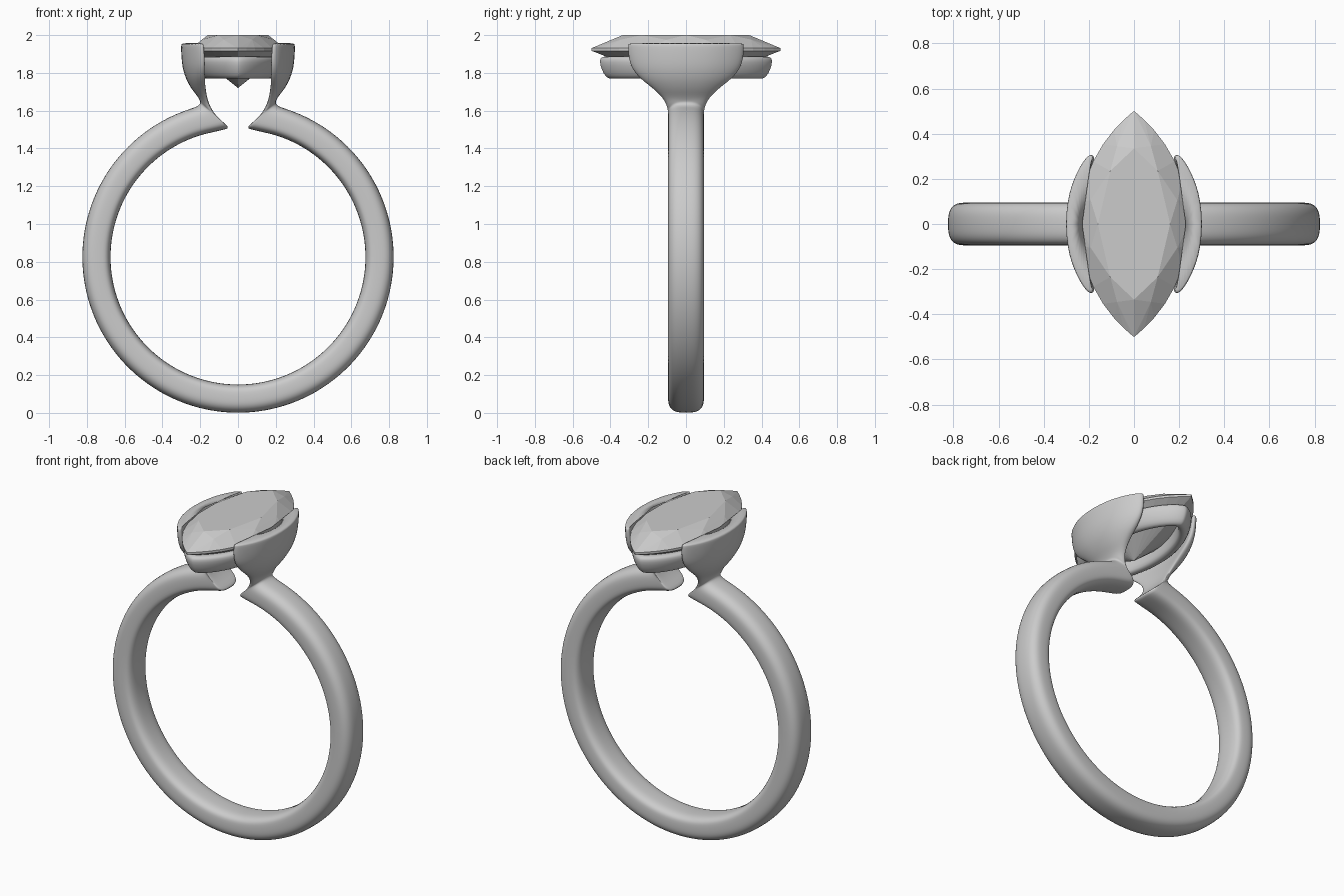
import bpy, bmesh, math

cube = bpy.data.objects.get("Cube")
if cube:
    bpy.data.objects.remove(cube)


def material(name, value):
    m = bpy.data.materials.new(name)
    m.use_nodes = True
    col = (value, value, value, 1)
    m.diffuse_color = col
    m.node_tree.nodes["Principled BSDF"].inputs["Base Color"].default_value = col
    return m


silver = material("silver grey", 0.6)


def finish(name, bm, mat, smooth):
    bmesh.ops.recalc_face_normals(bm, faces=bm.faces)
    me = bpy.data.meshes.new(name)
    bm.to_mesh(me)
    bm.free()
    for p in me.polygons:
        p.use_smooth = smooth
    me.materials.append(mat)
    ob = bpy.data.objects.new(name, me)
    bpy.context.collection.objects.link(ob)
    return ob


def loft(bm, loops, wrap=False):
    rings = [[bm.verts.new(p) for p in loop] for loop in loops]
    pairs = list(zip(rings, rings[1:]))
    if wrap:
        pairs.append((rings[-1], rings[0]))
    for a, b in pairs:
        for i in range(len(a)):
            j = (i + 1) % len(a)
            bm.faces.new((a[i], a[j], b[j], b[i]))
    return rings


def power(v, e):
    return math.copysign(abs(v) ** e, v)


def section(outer, inner, w, bend=0.0, count=28):
    """Rounded cross-section between an outer and an inner point in the xz plane."""
    pts = []
    for i in range(count):
        a = math.tau * i / count
        c, s = math.cos(a), math.sin(a)
        u = power(c, 0.75 if c > 0 else 0.5)
        y = w * power(s, 0.7)
        x = (outer[0] * (1 + u) + inner[0] * (1 - u)) / 2
        z = (outer[1] * (1 + u) + inner[1] * (1 - u)) / 2
        pts.append((x - bend * (y / 0.3) ** 2, y, z))
    return pts


# Band: half a hoop, running into a flared claw, then mirrored
R_OUT, R_IN, HALF = 0.825, 0.675, 0.095
loops = []
for i in range(41):
    a = math.radians(-90 + 164 * i / 40)
    c, s = math.cos(a), math.sin(a)
    loops.append(section((R_OUT * c, R_OUT + R_OUT * s), (R_IN * c, R_OUT + R_IN * s), HALF))

# Claw: outer x, z, inner x, z, half width
claw = [
    (.216, 1.624, .12, 1.489, .095), (.205, 1.632, .06, 1.502, .095),
    (.202, 1.638, .05, 1.510, .095), (.200, 1.644, .062, 1.526, .095),
    (.200, 1.650, .11, 1.565, .096), (.208, 1.665, .148, 1.615, .103),
    (.222, 1.685, .166, 1.660, .125), (.243, 1.71, .178, 1.70, .16),
    (.262, 1.74, .192, 1.735, .20), (.278, 1.77, .208, 1.77, .243),
    (.292, 1.81, .224, 1.81, .278), (.300, 1.85, .234, 1.85, .298),
    (.304, 1.90, .24, 1.90, .307), (.305, 1.94, .245, 1.94, .308),
    (.303, 1.953, .247, 1.953, .306), (.295, 1.958, .255, 1.958, .298),
]
for ox, oz, ix, iz, w in claw:
    loops.append(section((ox, oz), (ix, iz), w, 0.08 if oz > 1.655 else 0.0))
bm = bmesh.new()
rings = loft(bm, loops)
bm.faces.new(rings[-1])
band = finish("band_and_claws", bm, silver, True)
mir = band.modifiers.new("mirror", 'MIRROR')
mir.use_clip = True
mir.merge_threshold = 0.002
sub = band.modifiers.new("smooth", 'SUBSURF')
sub.levels = sub.render_levels = 1


# Seat: pointed oval ring under the gem, profile given as inward offset and height
def oval(d, z, count=64):
    return [((0.232 + d) * power(math.cos(t), 1.35), (0.457 + d) * math.sin(t), z)
            for t in (math.tau * i / count for i in range(count))]


profile = [(-.012, 1.885), (0, 1.873), (-.002, 1.84), (-.02, 1.795), (-.04, 1.773), (-.06, 1.769),
           (-.08, 1.775), (-.09, 1.79), (-.09, 1.865), (-.075, 1.883), (-.04, 1.888)]
bm = bmesh.new()
loft(bm, [oval(d, z) for d, z in profile], wrap=True)
seat = finish("gem_seat", bm, silver, True)
sub = seat.modifiers.new("smooth", 'SUBSURF')
sub.levels = sub.render_levels = 1

# Gem: faceted marquise as a hull of girdle, crown points, table and culet
LENGTH, WIDTH = 0.5, 0.245
ARC = (LENGTH ** 2 + WIDTH ** 2) / (2 * WIDTH)


def girdle_x(y):
    return math.sqrt(ARC ** 2 - y ** 2) - (ARC - WIDTH)


points = [(0, 0, 1.72)]
for z in (1.917, 1.931):
    for i in range(-8, 9):
        y = LENGTH * math.sin(math.pi / 2 * i / 8)
        x = girdle_x(y)
        points += [(x, y, z), (-x, y, z)]
for sx in (-1, 1):
    points.append((sx * 0.16, 0, 2.0))
    for sy in (-1, 1):
        points += [(sx * .105, sy * .235, 2.0), (0, sy * .335, 2.0),
                   (sx * .192, sy * .105, 1.975), (sx * .075, sy * .345, 1.976)]
bm = bmesh.new()
for p in points:
    bm.verts.new(p)
bmesh.ops.remove_doubles(bm, verts=bm.verts, dist=0.0005)
bmesh.ops.convex_hull(bm, input=bm.verts)
bmesh.ops.dissolve_limit(bm, angle_limit=math.radians(1), verts=bm.verts, edges=bm.edges)
finish("gem", bm, silver, False)
